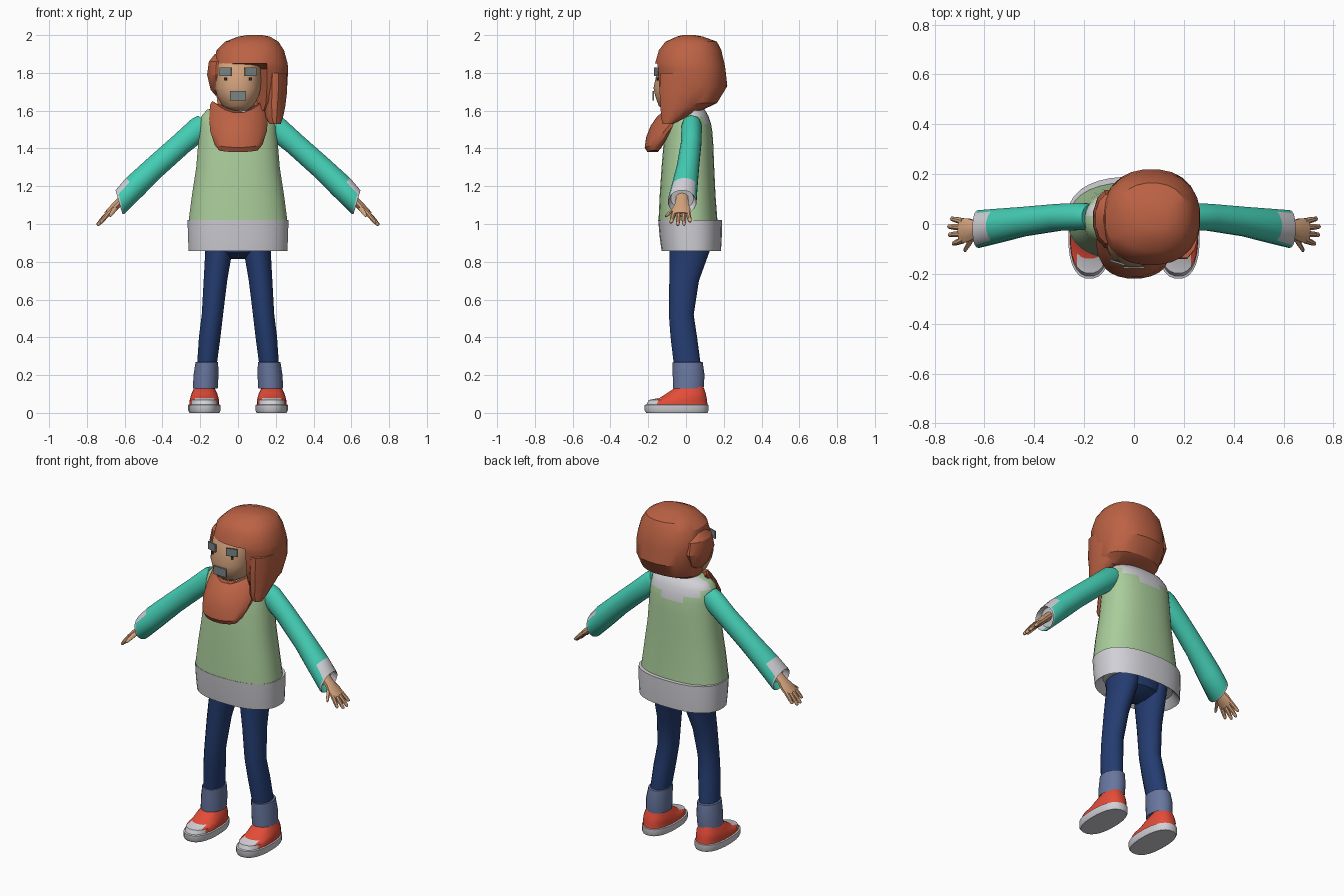
import bpy, bmesh, math
from mathutils import Vector


def mat(name, r, g, b):
    lin = [((c / 255 + 0.055) / 1.055) ** 2.4 for c in (r, g, b)]
    m = bpy.data.materials.new(name)
    m.diffuse_color = (*lin, 1)
    return m


HAIR = mat("auburn", 188, 98, 68)
TEAL = mat("teal", 68, 205, 180)
GREEN = mat("sage green", 170, 205, 155)
WHITE = mat("pale grey", 208, 208, 214)
JEANS = mat("navy denim", 36, 60, 112)
TURNUP = mat("faded denim", 104, 118, 158)
RED = mat("red", 228, 76, 56)
SKIN = mat("skin", 212, 163, 125)
GREY = mat("slate grey", 122, 132, 132)
DARK = mat("dark brown", 60, 45, 40)

X, Y, Z = Vector((1, 0, 0)), Vector((0, 1, 0)), Vector((0, 0, 1))


def flat(z, x0, x1, y0, y1):
    """Horizontal ring from its extents: centre and two half axes."""
    return (Vector(((x0 + x1) / 2, (y0 + y1) / 2, z)), X * (x1 - x0) / 2, Y * (y1 - y0) / 2)


def finish(name, bm, mats, rule=None, mirror=False, angle=40):
    bmesh.ops.recalc_face_normals(bm, faces=bm.faces)
    for f in bm.faces:
        f.smooth = True
        if rule:
            f.material_index = rule(f.calc_center_median())
    me = bpy.data.meshes.new(name)
    bm.to_mesh(me)
    bm.free()
    for m in mats:
        me.materials.append(m)
    me.set_sharp_from_angle(angle=math.radians(angle))
    ob = bpy.data.objects.new(name, me)
    bpy.context.collection.objects.link(ob)
    if mirror:
        mod = ob.modifiers.new("mirror", 'MIRROR')
        mod.use_mirror_merge = False
    return ob


def loft(name, rings, mats, n=16, power=2.0, warp=None, **kw):
    """Skin a row of superellipse rings and cap both ends."""
    bm = bmesh.new()
    rows = []
    for i, (c, u, v) in enumerate(rings):
        row = []
        for k in range(n):
            a = 2 * math.pi * (k + 0.5) / n
            ca, sa = math.cos(a), math.sin(a)
            p = c + u * math.copysign(abs(ca) ** (2 / power), ca) \
                  + v * math.copysign(abs(sa) ** (2 / power), sa)
            row.append(bm.verts.new(warp(p, i) if warp else p))
        rows.append(row)
    for a, b in zip(rows, rows[1:]):
        for k in range(n):
            j = (k + 1) % n
            bm.faces.new((a[k], a[j], b[j], b[k]))
    bm.faces.new(rows[0])
    bm.faces.new(rows[-1])
    return finish(name, bm, mats, **kw)


def plate(name, x, y, z, w, h, m, turn=0.0, t=0.008):
    bm = bmesh.new()
    bmesh.ops.create_cube(bm, size=1)
    bmesh.ops.scale(bm, vec=(w, t, h), verts=bm.verts)
    ob = finish(name, bm, [m])
    ob.location = (x, y, z)
    ob.rotation_euler.z = turn


# Sweater with pale hem and pale V-shaped yoke at the back
def sweater_rule(c):
    if c.z < 1.021:
        return 1
    return 1 if c.y > 0.02 and c.z > 1.48 + 0.45 * abs(c.x) else 0


body = [(.90, .22, -.09, .15), (.865, .25, -.12, .175), (.857, .262, -.13, .186),
        (.93, .266, -.14, .19), (1.02, .268, -.148, .19), (1.02, .262, -.146, .167),
        (1.15, .245, -.14, .157), (1.30, .222, -.13, .15), (1.42, .212, -.12, .145),
        (1.49, .205, -.11, .14), (1.53, .203, -.10, .133), (1.57, .195, -.085, .12),
        (1.605, .165, -.06, .10), (1.625, .07, -.04, .07)]
loft("sweater", [flat(z, -w, w, a, b) for z, w, a, b in body], [GREEN, WHITE],
     n=32, power=2.4, rule=sweater_rule)

# Sleeves with pale cuff lining
V1, V2 = Vector((.67, 0, .74)), Vector((.28, 0, .96))
sleeve = [((.17, .03, 1.53), .05, .06, V1), ((.20, .03, 1.51), .055, .066, V1),
          ((.30, .027, 1.425), .055, .061, V1), ((.44, .01, 1.30), .06, .062, V1),
          ((.55, -.008, 1.195), .07, .066, V1), ((.622, -.02, 1.12), .077, .071, V2),
          ((.630, -.02, 1.115), .074, .067, V2), ((.60, -.02, 1.135), .06, .055, V2)]
ends = Vector((.622, 0, 1.12))
loft("sleeve", [(Vector(c), Y * a, v * b) for c, a, b, v in sleeve], [TEAL, WHITE], mirror=True,
     rule=lambda c: 1 if c.x > .6 and .95 > 0 else 0)

# Hands: palm, four fingers and thumb
VH = Vector((.75, 0, .66))
palm = [((.59, -.02, 1.15), .033, .023), ((.635, -.022, 1.108), .036, .022),
        ((.665, -.025, 1.078), .05, .021), ((.695, -.027, 1.05), .051, .017)]
loft("palm", [(Vector(c), Y * a, VH * b) for c, a, b in palm], [SKIN], n=10, mirror=True)
fingers = [((.685, -.064, 1.06), (.728, -.080, 1.005)), ((.688, -.039, 1.057), (.744, -.044, .992)),
           ((.688, -.014, 1.057), (.747, -.010, .993)), ((.685, .010, 1.06), (.735, .022, 1.01)),
           ((.645, -.05, 1.09), (.680, -.108, 1.04))]
for a, b in fingers:
    a, b = Vector(a), Vector(b)
    loft("finger", [(a.lerp(b, t), Y * r, VH * r) for t, r in ((0, .014), (.6, .012), (.92, .009), (1, .004))],
         [SKIN], n=8, mirror=True)

# Trousers: hips, legs and turn-ups
hips = [(.815, .05, -.03, .07), (.85, .15, -.085, .125), (.95, .19, -.10, .15)]
loft("hips", [flat(z, -w, w, a, b) for z, w, a, b in hips], [JEANS])
leg = [(.25, .112, .218, -.065, .08), (.40, .092, .208, -.083, .06), (.52, .078, .193, -.092, .042),
       (.70, .056, .183, -.09, .07), (.85, .03, .175, -.09, .125), (.95, .01, .185, -.09, .14)]
loft("leg", [flat(*r) for r in leg], [JEANS], mirror=True)
turnup = [(.15, .12, .225, -.05, .08), (.13, .106, .24, -.07, .095), (.20, .102, .237, -.072, .1),
          (.268, .104, .226, -.072, .09), (.27, .112, .218, -.065, .08)]
loft("turn_up", [flat(*r) for r in turnup], [TURNUP], mirror=True)

# Shoes with pale sole and toe cap
shoe = [(0, .08, -.212, .115), (.012, .086, -.22, .12), (.042, .086, -.22, .12), (.045, .079, -.21, .115),
        (.068, .078, -.198, .112), (.08, .075, -.14, .11), (.105, .068, -.10, .105), (.145, .048, -.04, .09)]
loft("shoe", [flat(z, .178 - w, .178 + w, a, b) for z, w, a, b in shoe], [RED, WHITE], n=24, power=2.4,
     mirror=True, rule=lambda c: 1 if c.z < .0445 or c.y < -.138 else 0)

# Neck, collar and head
loft("neck", [flat(z, -.058, .058, -.06, .06) for z in (1.55, 1.68)], [SKIN])
collar = [(1.57, .10, -.085, .095), (1.63, .078, -.075, .075), (1.625, .06, -.06, .06)]
loft("collar", [flat(z, -w, w, a, b) for z, w, a, b in collar], [WHITE])
head = [(1.60, .045, -.11, .02), (1.625, .085, -.145, .06), (1.68, .112, -.165, .10),
        (1.72, .121, -.173, .11), (1.79, .122, -.158, .11), (1.84, .118, -.148, .11), (1.89, .10, -.12, .09)]
loft("head", [flat(z, -w, w, a, b) for z, w, a, b in head], [SKIN], n=24, power=2.3)

# Face plates
for s in (-1, 1):
    plate("eye_plate", s * .066, -.155, 1.806, .064, .046, GREY, turn=s * .3)
    plate("eye_dot", s * .066, -.149, 1.768, .014, .016, DARK, turn=s * .3)
plate("mouth_plate", 0, -.174, 1.68, .084, .05, GREY)


# Hair: one mass, pushed back behind the face opening
def open_face(p, i):
    if p.z < 1.83 and -.125 < p.x < .125 and p.y < 0:
        p.y = 0
    return p


mass = [(1.60, -.08, .22, -.09, .08), (1.64, -.11, .25, -.13, .165), (1.73, -.122, .262, -.155, .22),
        (1.82, -.13, .267, -.16, .21), (1.85, -.13, .264, -.165, .205), (1.92, -.115, .245, -.145, .188),
        (1.965, -.07, .215, -.11, .165), (1.992, .0, .17, -.05, .09), (2.0, .05, .13, -.02, .05)]
loft("hair", [flat(*r) for r in mass], [HAIR], n=24, power=2.3, warp=open_face, angle=30)

# Bulge of hair on one side, lock hanging on the other
bulge = [(-.11, .3), (-.08, .7), (0, 1), (.07, .85), (.11, .35)]
loft("hair_bulge", [flat(1.79 + h, -.10 - .066 * s, -.10 + .066 * s, .02 - .12 * s, .02 + .12 * s)
                    for h, s in bulge], [HAIR], n=12, angle=30)
lock = [(1.80, .135, .262, -.14, .12), (1.70, .13, .262, -.145, .13), (1.62, .135, .252, -.138, .075),
        (1.565, .145, .24, -.135, .0), (1.53, .165, .228, -.125, -.065)]
loft("hair_lock", [flat(*r) for r in lock], [HAIR], n=12, angle=30)

# Swept hair draped round the neck over the chest
lift = [.02, .02, .03, .04, .07, .08]
push = [.02, .03, .05, .08, .12, .12]


def wrap(p, i):
    t = min((p.x / .15) ** 2, 1.2)
    return p + Vector((0, push[i] * t, lift[i] * t))


drape = [(1.38, .10, -.205, -.15), (1.405, .125, -.22, -.13), (1.46, .148, -.213, -.10),
         (1.52, .155, -.19, -.07), (1.57, .148, -.155, -.07), (1.588, .135, -.13, -.085)]
loft("hair_drape", [flat(z, -w, w + .006, a, b) for z, w, a, b in drape], [HAIR], n=20, power=2.4,
     warp=wrap, angle=30)
